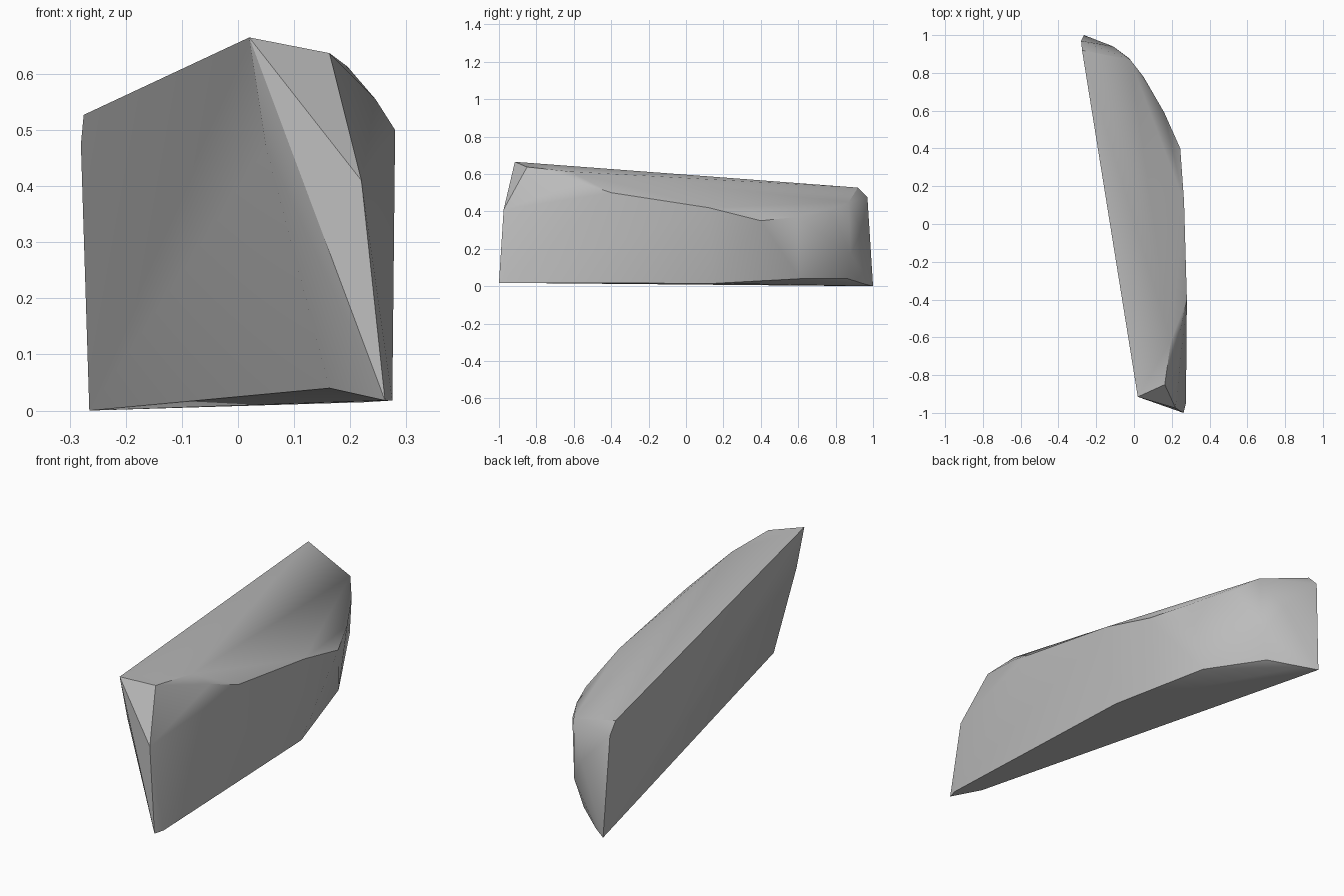
import bpy
import bmesh
import math

# Remove the default object
default_cube = bpy.data.objects.get("Cube")
if default_cube:
    bpy.data.objects.remove(default_cube, do_unlink=True)


def make_material(name, colour):
    material = bpy.data.materials.new(name)
    material.use_nodes = True
    material.diffuse_color = colour
    shader = material.node_tree.nodes["Principled BSDF"]
    shader.inputs["Base Color"].default_value = colour
    return material


def make_hull(name, outlines, material, sharp_angle):
    """Wrap a tight convex skin around several outlines."""
    bm = bmesh.new()
    for outline in outlines:
        for point in outline:
            bm.verts.new(point)
    bmesh.ops.convex_hull(bm, input=bm.verts[:])
    # Drop points that ended up inside the skin
    loose = [v for v in bm.verts if not v.link_faces]
    bmesh.ops.delete(bm, geom=loose, context="VERTS")
    bmesh.ops.recalc_face_normals(bm, faces=bm.faces[:])
    mesh = bpy.data.meshes.new(name)
    bm.to_mesh(mesh)
    bm.free()
    mesh.materials.append(material)
    obj = bpy.data.objects.new(name, mesh)
    bpy.context.scene.collection.objects.link(obj)
    bpy.ops.object.select_all(action="DESELECT")
    obj.select_set(True)
    bpy.context.view_layer.objects.active = obj
    bpy.ops.object.shade_smooth_by_angle(angle=math.radians(sharp_angle))
    return obj


# Base outline, from the back tip round the bulging side to the front
base_outline = [
    (-.265, 1, 0), (-.2, .96, .01), (-.07, .865, .04), (.1, .61, .04),
    (.23, .146, .015), (.275, -.95, .018), (.262, -1, .018), (.163, -.89, .04),
]

# Shoulder crease along the bulging side, from front to back
shoulder_crease = [
    (.195, -.62, .613), (.245, -.56, .555), (.28, -.4, .5), (.265, .12, .42),
    (.245, .4, .35), (.16, .59, .37), (.05, .78, .4), (-.02, .87, .45),
]

# Broken front end
front_end = [(.02, -.915, .665), (.163, -.85, .637), (.22, -.975, .41), (.05, -.9, .47)]

# Blunt back end
back_end = [(-.275, .92, .527), (-.28, .97, .475), (-.11, .94, .3), (-.03, .88, .17)]

stone_grey = make_material("stone_grey", (.5, .5, .5, 1))
make_hull("rock_slab", [base_outline, shoulder_crease, front_end, back_end], stone_grey, 30)
